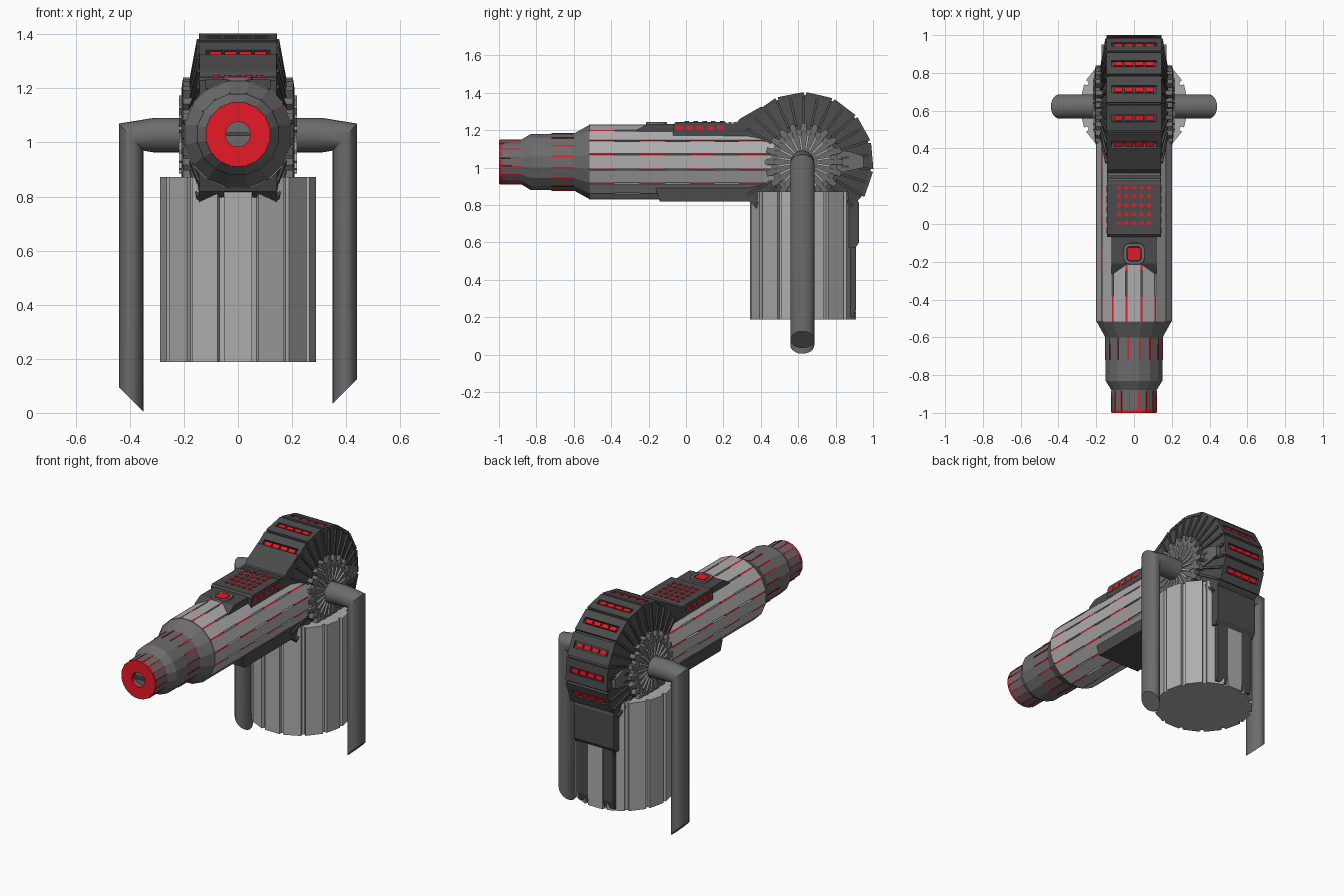
import bpy, bmesh
from math import sin, cos, tan, pi, radians
from mathutils import Matrix, Vector

if "Cube" in bpy.data.objects:
    bpy.data.objects.remove(bpy.data.objects["Cube"])

AX = 1.03            # height of barrel / wheel axis
WY = 0.63            # wheel centre in y


def material(name, c):
    m = bpy.data.materials.new(name)
    m.diffuse_color = (*c, 1)
    m.use_nodes = True
    m.node_tree.nodes["Principled BSDF"].inputs["Base Color"].default_value = m.diffuse_color
    return m


DARK = material("dark_grey", (.07, .07, .07))
MID = material("mid_grey", (.15, .15, .15))
LIGHT = material("light_grey", (.42, .42, .42))
RED = material("red", (.8, .01, .02))


def finish(name, bm, mat):
    bmesh.ops.recalc_face_normals(bm, faces=bm.faces)
    me = bpy.data.meshes.new(name)
    bm.to_mesh(me)
    bm.free()
    me.materials.append(mat)
    ob = bpy.data.objects.new(name, me)
    bpy.context.collection.objects.link(ob)
    return ob


def loft(name, rings, mat, closed=False):
    """Skin equal-sized rings; cap the ends, or join last to first when closed."""
    bm = bmesh.new()
    vs = [[bm.verts.new(p) for p in r] for r in rings]
    n = len(vs[0])
    pairs = list(zip(vs, vs[1:])) + ([(vs[-1], vs[0])] if closed else [])
    for a, b in pairs:
        for i in range(n):
            j = (i + 1) % n
            bm.faces.new((a[i], a[j], b[j], b[i]))
    if not closed:
        bm.faces.new(vs[0])
        bm.faces.new(vs[-1])
    return finish(name, bm, mat)


def boxes(name, mats, mat):
    bm = bmesh.new()
    for m in mats:
        bmesh.ops.create_cube(bm, size=1, matrix=m)
    return finish(name, bm, mat)


def box(x, y, z, sx, sy, sz):
    return Matrix.Translation((x, y, z)) @ Matrix.Diagonal((sx, sy, sz, 1))


def around_y(a):     # frame on the barrel, local z pointing outwards
    return Matrix.Translation((0, 0, AX)) @ Matrix.Rotation(a, 4, 'Y')


def around_x(a):     # frame on the wheel, local z pointing outwards
    return Matrix.Translation((0, WY, AX)) @ Matrix.Rotation(-a, 4, 'X')


def prism(name, yz, half, mat):
    return loft(name, [[(x, y, z) for y, z in yz] for x in (-half, half)], mat)


def toothed(n, r_out, r_in, steps):
    """Polar outline: each tooth runs out over steps[0..1], in over steps[2..3]."""
    out = []
    for i in range(n):
        for k, f in enumerate(steps):
            out.append(((i + f) * 2 * pi / n, r_out if k < 2 else r_in))
    return out


def ring_y(y, r, n=16):
    return [(r * sin((i + .5) * 2 * pi / n), y, AX + r * cos((i + .5) * 2 * pi / n)) for i in range(n)]


# Barrel: fluted main tube, stepped nose, red muzzle ring
flutes = toothed(16, .203, .188, (-.44, .44, .46, .54))
loft("barrel", [[(r * sin(a), y, AX + r * cos(a)) for a, r in flutes] for y in (-.515, .5)], LIGHT)
loft("barrel_nose", [ring_y(y, r) for y, r in
     ((-.96, .05), (-.995, .05), (-.995, .12), (-.88, .122), (-.83, .153), (-.6, .155), (-.52, .2), (-.5, .2))], MID)
loft("muzzle_ring", [ring_y(y, r, 32) for y, r in
     ((-1, .046), (-1, .119), (-.985, .119), (-.985, .046))], RED, True)
boxes("muzzle_slot", [box(0, -.975, AX, .085, .02, .012)], DARK)

# Red slots along the barrel and nose
slots = []
for i in range(16):
    f = around_y((i + .5) * pi / 8)
    slots += [f @ box(0, y, .196, .011, .135, .012) for y in (-.45, -.18, .085, .35)]
    slots += [f @ box(0, -.66, .154, .008, .12, .006), f @ box(0, -.94, .119, .007, .11, .007)]
boxes("barrel_slots", slots, RED)

# Wheel housing with 15 flat sides
STEP = radians(24)


def ring_wheel(x, r):
    return [(x, WY + r * sin(radians(1) + i * STEP), AX + r * cos(radians(1) + i * STEP)) for i in range(15)]


R = .352 / cos(STEP / 2)
loft("wheel_housing", [ring_wheel(x, r) for x, r in ((-.17, .2), (-.14, R), (.14, R), (.17, .2))], DARK)

# Raised panel frames with four red windows each
frames, windows = [], []
for k in range(7):
    f = around_x(radians(-35) + k * STEP)
    frames += [f @ box(0, s * .045, .358, .29, .05, .018) for s in (-1, 1)]
    frames += [f @ box(s * .132, 0, .358, .026, .05, .018) for s in (-1, 1)]
    windows += [f @ box(x, 0, .357, .044, .026, .016) for x in (-.083, -.028, .028, .083)]
boxes("wheel_panels", frames, DARK)
boxes("wheel_windows", windows, RED)

# Both wheel sides: radial fins, gear, gear spokes, rear block
fins, spokes = [], []
for s in (-1, 1):
    for i in range(30):
        f = around_x(i * pi / 15)
        fins.append(f @ Matrix.Translation((s * .156, 0, .275)) @ Matrix.Rotation(-.18 * s, 4, 'Y')
                    @ box(0, 0, 0, .02, .014, .155))
    for i in range(20):
        spokes.append(around_x((i + .5) * pi / 10) @ box(s * .211, 0, .105, .014, .012, .08))
    gear = toothed(20, .21, .178, (-.2, .2, .32, .68))
    loft("gear", [[(s * x, WY + k * r * sin(a), AX + k * r * cos(a)) for a, r in gear]
                  for x, k in ((.14, 1), (.203, 1), (.209, .8))], MID)
    loft("rear_block", [[(s * x, y, z) for y, z in
         ((.78, .97), (.88, .985), (.95, 1.0), (.95, 1.06), (.88, 1.085), (.78, 1.09))] for x in (.13, .172)], MID)
boxes("wheel_fins", fins, DARK)
boxes("gear_spokes", spokes, LIGHT)

# Bent side bars with slanted lower ends
for s, low in ((-1, .005), (1, .035)):
    circ = [(cos(i * pi / 12), sin(i * pi / 12)) for i in range(24)]
    y0 = .622
    rings = [[(s * x, y0 + .064 * c, 1.027 + .064 * t) for c, t in circ] for x in (.15, .31)]
    rings += [[(s * (.395 + .045 * t), y0 + .064 * c, z + dz * t) for c, t in circ]
              for z, dz in ((1.02, .05), (low + .045, .045))]
    bar = loft("side_bar", rings, MID)
    bpy.context.view_layer.objects.active = bar
    bar.select_set(True)
    bpy.ops.object.shade_smooth_by_angle(angle=radians(30))
    bar.select_set(False)

# Fluted canister below the wheel
cans = toothed(14, .288, .27, (-.4, .4, .43, .57))
loft("canister", [[(r * sin(a), .625 + r * cos(a), z) for a, r in cans] for z in (.188, .872)], LIGHT)

# Rear plates on the canister
prism("rear_plate_upper", [(.75, .95), (.9, .87), (.925, .81), (.925, .6), (.905, .57), (.75, .57)], .14, DARK)
prism("rear_plate_lower", [(.75, .6), (.908, .6), (.908, .25), (.895, .2), (.75, .2)], .125, DARK)

# Rail under the barrel
prism("under_rail", [(-.16, .88), (-.14, .818), (.34, .818), (.38, .78), (.45, .78), (.45, .95), (-.16, .95)], .145, DARK)

# Top housing: ramp, key panel, button block
prism("top_ramp", [(.2, 1.1), (.2, 1.235), (.265, 1.235), (.29, 1.262), (.4, 1.325), (.5, 1.3), (.5, 1.1)], .143, DARK)
boxes("ramp_slats", [box(0, y, 1.237, .28, .014, .014) for y in (.235, .262)], MID)
prism("key_panel", [(-.07, 1.15), (-.07, 1.23), (-.055, 1.243), (.21, 1.243), (.225, 1.235), (.225, 1.15)], .142, DARK)
prism("button_block", [(-.265, 1.15), (-.265, 1.2), (-.21, 1.232), (-.06, 1.232), (-.06, 1.15)], .12, DARK)
boxes("side_windows", [box(s * .141, -.035 + i * .055, 1.213, .008, .036, .024)
                       for s in (-1, 1) for i in range(5)], RED)

# 5 x 5 round keys
bm = bmesh.new()
for i in range(5):
    for j in range(5):
        bmesh.ops.create_cone(bm, cap_ends=True, segments=12, radius1=.012, radius2=.012, depth=.012,
                              matrix=Matrix.Translation((-.08 + i * .04, .005 + j * .047, 1.243)))
finish("keys", bm, RED)


# Rounded square button in a dark collar
def rounded(half, rad, z):
    pts = []
    for q in range(4):
        c = Vector((half - rad, half - rad)) @ Matrix.Rotation(-q * pi / 2, 2)
        pts += [(c.x + rad * cos(q * pi / 2 + t * pi / 8), -.158 + c.y + rad * sin(q * pi / 2 + t * pi / 8), z)
                for t in range(5)]
    return pts


loft("button_collar", [rounded(h, .6 * h, z) for h, z in
     ((.058, 1.22), (.055, 1.243), (.04, 1.243), (.04, 1.22))], MID, True)
loft("button", [rounded(h, .3 * h, z) for h, z in ((.037, 1.22), (.034, 1.244))], RED)
